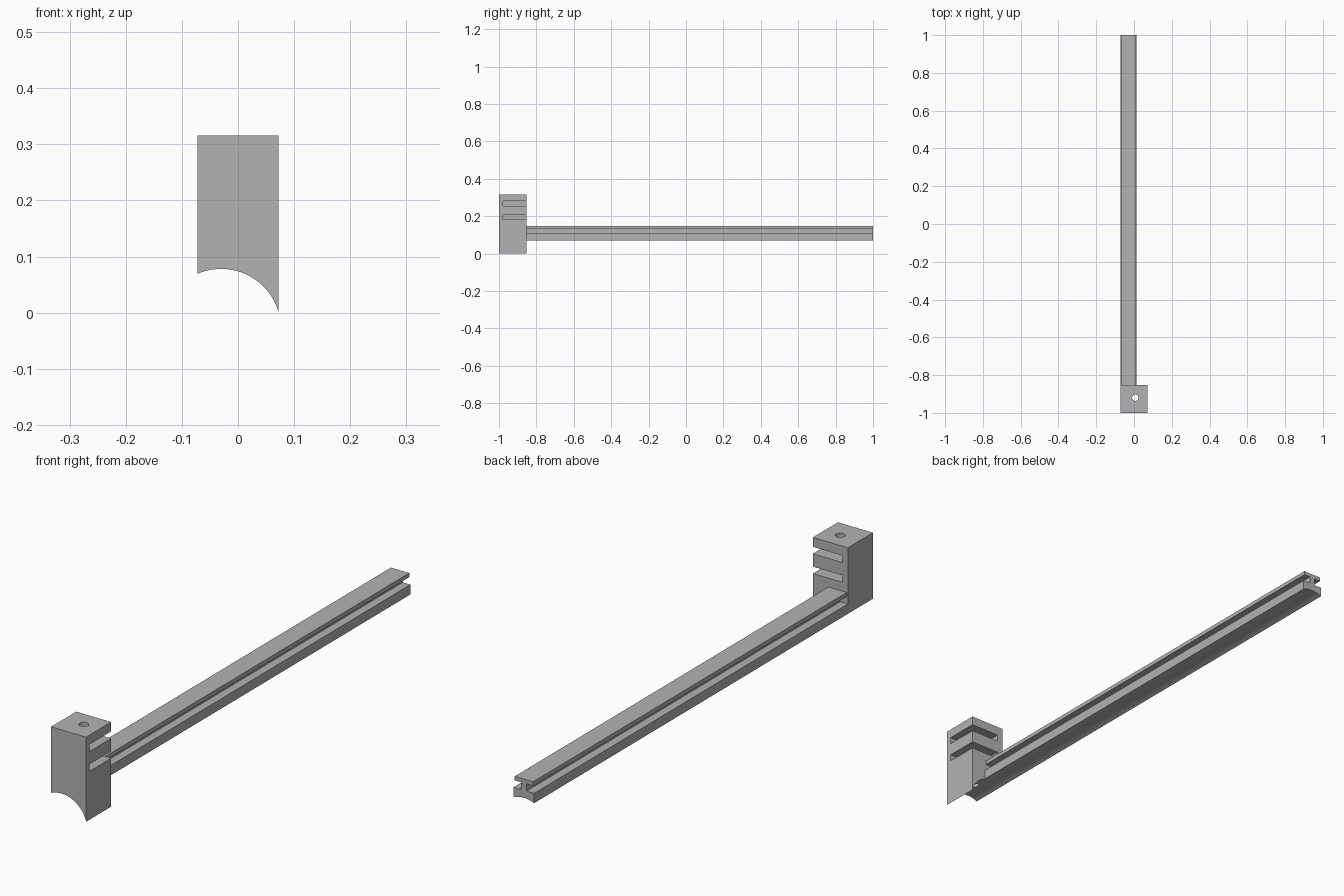
import bpy
import bmesh
import math

default_cube = bpy.data.objects.get("Cube")
if default_cube:
    bpy.data.objects.remove(default_cube, do_unlink=True)

HALF = 0.0725              # half width of the block
BACK = -0.852              # back face of the block
ARC_X, ARC_Z, ARC_R = -0.03, -0.0283, 0.1063
RAIL_X = -0.03             # centre line of the rail

grey = bpy.data.materials.new("plain grey")
grey.use_nodes = True
grey.diffuse_color = (0.45, 0.45, 0.45, 1)
grey.node_tree.nodes["Principled BSDF"].inputs["Base Color"].default_value = (0.45, 0.45, 0.45, 1)


def arc(x0, x1, steps):
    """Points along the concave underside from x0 to x1."""
    a0 = math.acos((x0 - ARC_X) / ARC_R)
    a1 = math.acos((x1 - ARC_X) / ARC_R)
    angles = [a0 + (a1 - a0) * i / steps for i in range(steps + 1)]
    return [(ARC_X + ARC_R * math.cos(a), ARC_Z + ARC_R * math.sin(a)) for a in angles]


def add_object(name, bm):
    bmesh.ops.recalc_face_normals(bm, faces=bm.faces)
    mesh = bpy.data.meshes.new(name)
    bm.to_mesh(mesh)
    bm.free()
    mesh.materials.append(grey)
    obj = bpy.data.objects.new(name, mesh)
    bpy.context.collection.objects.link(obj)
    return obj


def extrude_profile(name, points, y0, y1):
    """Sweep an x-z outline along y."""
    bm = bmesh.new()
    face = bm.faces.new([bm.verts.new((x, y0, z)) for x, z in points])
    new = bmesh.ops.extrude_face_region(bm, geom=[face])["geom"]
    verts = [v for v in new if isinstance(v, bmesh.types.BMVert)]
    bmesh.ops.translate(bm, verts=verts, vec=(0, y1 - y0, 0))
    return add_object(name, bm)


def cut(target, cutter):
    cutter.hide_render = True
    mod = target.modifiers.new(cutter.name, "BOOLEAN")
    mod.operation = "DIFFERENCE"
    mod.solver = "EXACT"
    mod.object = cutter
    bpy.ops.object.select_all(action="DESELECT")
    bpy.context.view_layer.objects.active = target
    target.select_set(True)
    bpy.ops.object.modifier_apply(modifier=mod.name)
    bpy.data.objects.remove(cutter, do_unlink=True)


# Block with a concave foot
block = extrude_profile(
    "end_block", arc(-HALF, HALF, 32) + [(HALF, 0.316), (-HALF, 0.316)], -1, BACK)

# Two slots open to the side and back
for z0 in (0.181, 0.255):
    outline = [(-0.05, z0), (0.2, z0), (0.2, z0 + 0.026), (-0.05, z0 + 0.026)]
    cut(block, extrude_profile("slot_cutter", outline, -0.979, -0.7))

# Vertical screw hole
bm = bmesh.new()
bmesh.ops.create_cone(bm, cap_ends=True, segments=32, radius1=0.017, radius2=0.017, depth=1)
bmesh.ops.translate(bm, verts=bm.verts, vec=(0.007, -0.92, 0.1))
cut(block, add_object("hole_cutter", bm))

# Grooved rail: right half outline mirrored onto the left, concave underside
half = [(0.0425, 0.106), (0.011, 0.106), (0.011, 0.133), (0.038, 0.133), (0.038, 0.148)]
right = [(RAIL_X + dx, z) for dx, z in half]
left = [(RAIL_X - dx, z) for dx, z in reversed(half)]
rail = extrude_profile("rail", arc(-HALF, RAIL_X + 0.0425, 20) + right + left, BACK, 1)

# Smooth curves, sharp edges
bpy.ops.object.select_all(action="DESELECT")
for obj in (block, rail):
    obj.select_set(True)
bpy.context.view_layer.objects.active = block
bpy.ops.object.shade_smooth_by_angle(angle=math.radians(30))
